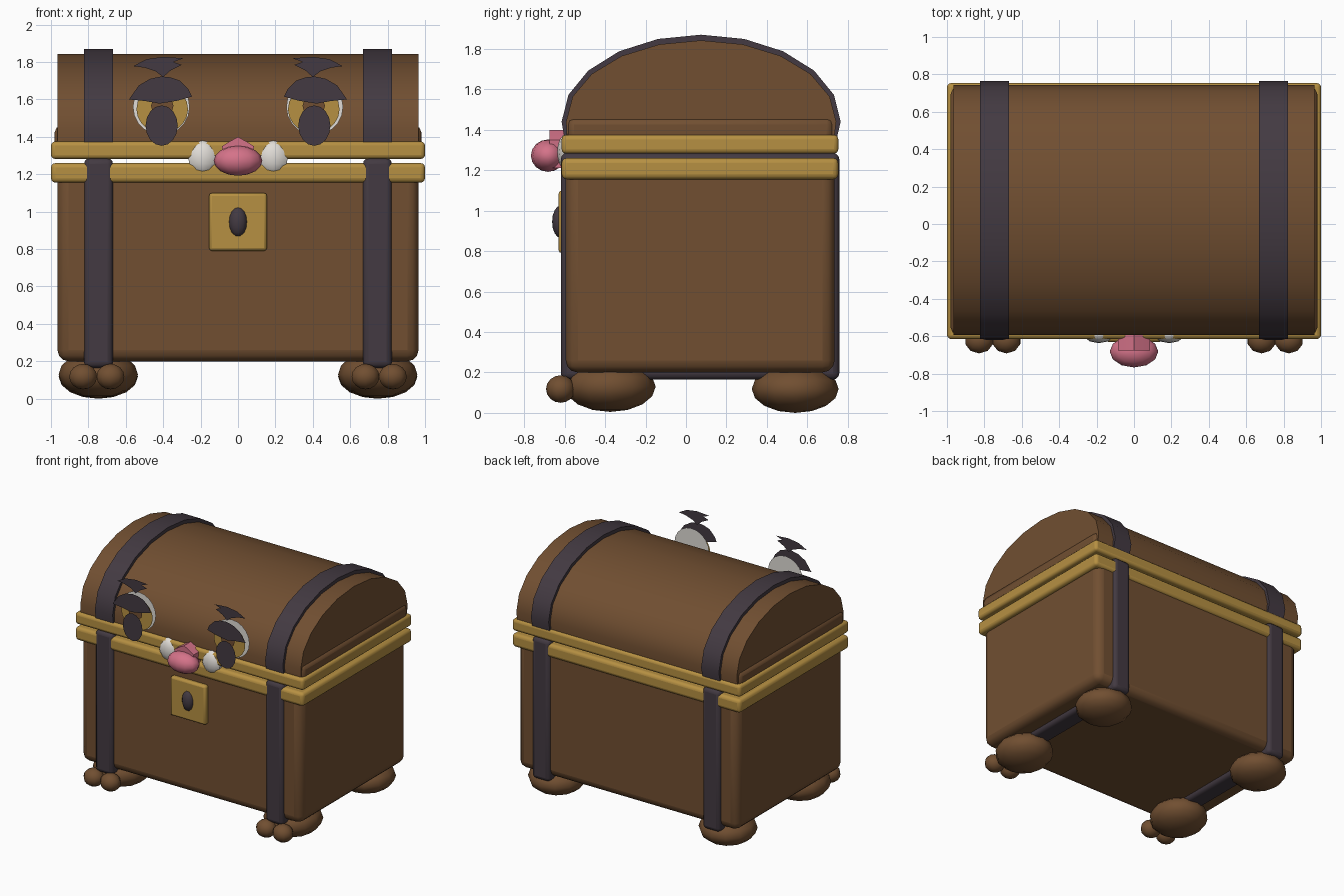
import bpy, bmesh, math
from mathutils import Vector

if "Cube" in bpy.data.objects:
    bpy.data.objects.remove(bpy.data.objects["Cube"])


def material(name, rgb):
    m = bpy.data.materials.new(name)
    m.diffuse_color = (*rgb, 1)
    m.use_nodes = True
    m.node_tree.nodes["Principled BSDF"].inputs["Base Color"].default_value = m.diffuse_color
    return m


BROWN = material("brown wood", (0.165, 0.078, 0.031))
GOLD = material("gold trim", (0.47, 0.28, 0.055))
DARK = material("dark iron", (0.056, 0.042, 0.054))
PINK = material("pink", (0.66, 0.17, 0.25))
WHITE = material("white", (0.75, 0.72, 0.68))


def finish(name, bm, mat, bevel=0, segments=2, smooth=30):
    bmesh.ops.recalc_face_normals(bm, faces=bm.faces)
    mesh = bpy.data.meshes.new(name)
    bm.to_mesh(mesh)
    bm.free()
    mesh.materials.append(mat)
    ob = bpy.data.objects.new(name, mesh)
    bpy.context.collection.objects.link(ob)
    if bevel:
        mod = ob.modifiers.new("bevel", 'BEVEL')
        mod.width, mod.segments = bevel, segments
    if smooth:
        bpy.ops.object.select_all(action='DESELECT')
        ob.select_set(True)
        bpy.context.view_layer.objects.active = ob
        bpy.ops.object.shade_smooth_by_angle(angle=math.radians(smooth))
    return ob


def box(name, lo, hi, mat, bevel=0, segments=2):
    bm = bmesh.new()
    bmesh.ops.create_cube(bm, size=1)
    lo, hi = Vector(lo), Vector(hi)
    for v in bm.verts:
        v.co = (lo + hi) / 2 + v.co * (hi - lo)
    return finish(name, bm, mat, bevel, segments)


def ball(name, centre, radii, mat, segs=12, rings=8):
    bm = bmesh.new()
    bmesh.ops.create_uvsphere(bm, u_segments=segs, v_segments=rings, radius=1)
    for v in bm.verts:
        v.co = Vector(centre) + v.co * Vector(radii)
    return finish(name, bm, mat, smooth=45)


def prism(name, profile, to_3d, a, b, mat):
    """Extrude a 2D profile from depth a to depth b."""
    bm = bmesh.new()
    ends = [[bm.verts.new(to_3d(p, d)) for p in profile] for d in (a, b)]
    for e in ends:
        bm.faces.new(e)
    n = len(profile)
    for i in range(n):
        j = (i + 1) % n
        bm.faces.new((ends[0][i], ends[0][j], ends[1][j], ends[1][i]))
    return finish(name, bm, mat)


def plate(name, points, y, mat):
    """Flat sheet facing the front."""
    bm = bmesh.new()
    bm.faces.new([bm.verts.new((x, y, z)) for x, z in points])
    bm.faces.ensure_lookup_table()
    ob = finish(name, bm, mat, smooth=0)
    if ob.data.polygons[0].normal.y > 0:
        ob.data.flip_normals()
    return ob


def ellipse(cx, cz, rx, rz, n=20):
    return [(cx + rx * math.cos(2 * math.pi * i / n), cz + rz * math.sin(2 * math.pi * i / n))
            for i in range(n)]


def arch(ry, rz, foot_y, foot_z):
    """Ten-sided domed lid outline in y, z."""
    pts = [(0.075 + ry * math.cos(math.pi * i / 10), 1.44 + rz * math.sin(math.pi * i / 10))
           for i in range(11)]
    return pts + [(0.07 - foot_y, foot_z), (0.07 + foot_y, foot_z)]


def across(p, x):
    return (x, p[0], p[1])


def forward(p, y):
    return (p[0], y, p[1])


# Chest body, rims and domed lid
box("body", (-0.965, -0.595, 0.2), (0.965, 0.735, 1.24), BROWN, 0.06, 3)
box("lower_rim", (-1, -0.615, 1.155), (1, 0.753, 1.26), GOLD, 0.025, 3)
box("upper_rim", (-1, -0.615, 1.282), (1, 0.753, 1.375), GOLD, 0.022, 3)
prism("lid", arch(0.668, 0.402, 0.655, 1.30), across, -0.965, 0.965, BROWN)
box("lid_base", (-0.98, -0.59, 1.30), (0.98, 0.73, 1.46), BROWN, 0.035, 2)

# Lock
box("lock_plate", (-0.155, -0.63, 0.79), (0.155, -0.58, 1.10), GOLD, 0.016, 2)
ball("keyhole", (0, -0.62, 0.945), (0.05, 0.042, 0.08), DARK, 10, 8)

# Nose
ball("nose", (0, -0.682, 1.272), (0.13, 0.085, 0.08), PINK, 12, 8)
prism("nose_bridge", [(-0.075, 1.21), (-0.085, 1.35), (-0.045, 1.375), (0, 1.40),
                      (0.045, 1.375), (0.085, 1.35), (0.075, 1.21)], forward, -0.675, -0.58, PINK)

for s, side in ((-1, "left"), (1, "right")):
    # Iron straps round the body and the lid
    xa, xb = sorted((s * 0.668, s * 0.823))
    box(side + "_body_strap", (xa, -0.619, 0.165), (xb, 0.758, 1.285), DARK, 0.03, 3)
    prism(side + "_lid_strap", arch(0.69, 0.43, 0.662, 1.30), across, xa, xb, DARK)

    # Teeth
    ball(side + "_tooth", (s * 0.188, -0.59, 1.29), (0.082, 0.047, 0.09), WHITE, 10, 8)

    # Feet with two toes in front
    ball(side + "_front_foot", (s * 0.747, -0.375, 0.13), (0.212, 0.225, 0.125), BROWN)
    ball(side + "_back_foot", (s * 0.747, 0.54, 0.118), (0.212, 0.215, 0.118), BROWN)
    for t in (-1, 1):
        ball(side + "_toe", (s * 0.755 + t * 0.073, -0.62, 0.118),
             (0.078, 0.072, 0.068), BROWN, 10, 8)

    # Eyes as layered sheets
    def flip(pts):
        return [(s * x, z) for x, z in pts]
    plate(side + "_eye_white", flip(ellipse(0.41, 1.56, 0.152, 0.15)), -0.658, WHITE)
    plate(side + "_eye_iris", flip(ellipse(0.405, 1.548, 0.138, 0.128)), -0.685, GOLD)
    plate(side + "_eye_ring", flip(ellipse(0.405, 1.565, 0.06, 0.055, 12)), -0.705, BROWN)
    plate(side + "_pupil", flip(ellipse(0.408, 1.46, 0.086, 0.108, 16)), -0.735, DARK)
    plate(side + "_eyelid", flip([(0.246, 1.615), (0.265, 1.655), (0.31, 1.70), (0.36, 1.718),
                                  (0.41, 1.723), (0.47, 1.71), (0.53, 1.675), (0.583, 1.60),
                                  (0.50, 1.592), (0.42, 1.578), (0.33, 1.592)]), -0.736, DARK)
    plate(side + "_brow", flip([(0.56, 1.778), (0.49, 1.815), (0.40, 1.828), (0.292, 1.82),
                                (0.345, 1.80), (0.30, 1.785), (0.36, 1.755), (0.40, 1.72),
                                (0.44, 1.75), (0.50, 1.77)]), -0.71, DARK)
